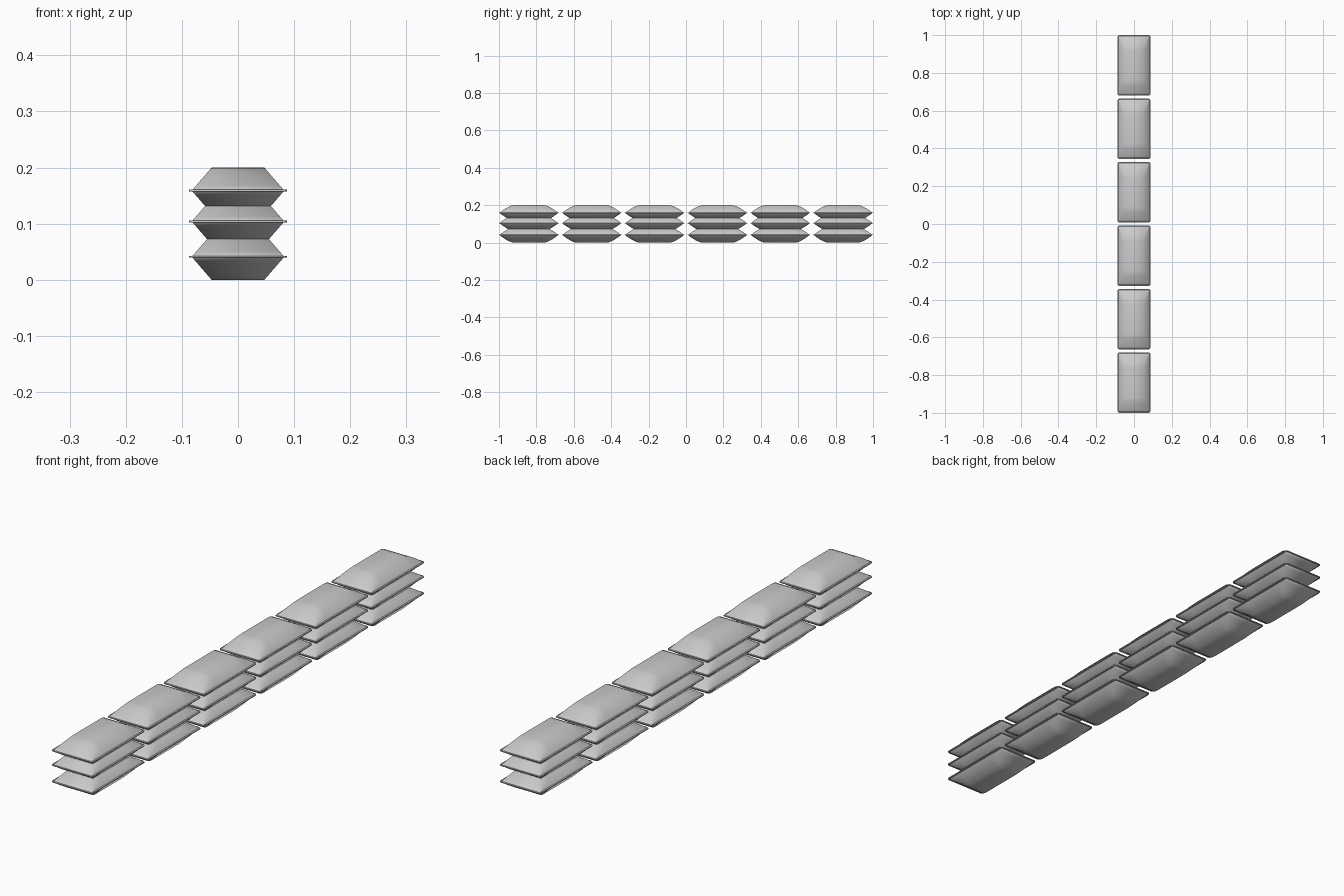
import bpy, bmesh, math

if "Cube" in bpy.data.objects:
    bpy.data.objects.remove(bpy.data.objects["Cube"])

# side arch of half a bag: (distance from bag centre along y, height above seam)
ARCH = [(0.156, 0.001), (0.147, 0.0085), (0.134, 0.0175), (0.119, 0.027),
        (0.104, 0.0345), (0.092, 0.039), (0.080, 0.041)]
STATIONS = [(-y, h) for y, h in ARCH] + [(y, h) for y, h in reversed(ARCH)]
HALF_W, TOP_W, HEIGHT = 0.0825, 0.047, 0.041


def add_pillow(bm, sign):
    # trapezoid cross-section swept along the arch
    rows = []
    for y, h in STATIONS:
        w = HALF_W - (HALF_W - TOP_W) * h / HEIGHT
        rows.append([bm.verts.new((x, y, z * sign)) for x, z in
                     ((-HALF_W, 0), (-w, h), (w, h), (HALF_W, 0))])
    for a, b in zip(rows, rows[1:]):
        for i in range(3):
            bm.faces.new((a[i], a[i + 1], b[i + 1], b[i]))
    for r in (rows[0], rows[-1]):
        bm.faces.new(r)


def add_flange(bm, hx, hy, r, t):
    # thin flat hem with rounded corners
    pts = []
    for k, (sx, sy) in enumerate(((1, 1), (-1, 1), (-1, -1), (1, -1))):
        for j in range(4):
            a = math.radians(90 * k + 30 * j)
            pts.append((sx * (hx - r) + r * math.cos(a), sy * (hy - r) + r * math.sin(a)))
    lo = [bm.verts.new((x, y, -t)) for x, y in pts]
    hi = [bm.verts.new((x, y, t)) for x, y in pts]
    bm.faces.new(lo)
    bm.faces.new(hi)
    n = len(pts)
    for i in range(n):
        j = (i + 1) % n
        bm.faces.new((lo[i], lo[j], hi[j], hi[i]))


# one shared sandbag mesh
bm = bmesh.new()
add_pillow(bm, 1)
add_pillow(bm, -1)
bmesh.ops.remove_doubles(bm, verts=bm.verts, dist=1e-5)
add_flange(bm, 0.087, 0.16, 0.010, 0.0016)
bmesh.ops.recalc_face_normals(bm, faces=bm.faces)
# smooth pillow, with creases on the hem and along the flat top edges
for f in bm.faces:
    f.smooth = True
for e in bm.edges:
    a, b = (v.co for v in e.verts)
    top_edge = abs(a.z) > 0.04 and abs(b.z) > 0.04 and abs(a.x - b.x) < 1e-4
    hem_edge = max(abs(a.z), abs(b.z)) < 0.002
    if top_edge or (hem_edge and abs(a.z - b.z) < 1e-5):
        e.smooth = False
mesh = bpy.data.meshes.new("sandbag")
bm.to_mesh(mesh)
bm.free()

# wall of three layers, six bags long
for layer, z in enumerate((0.041, 0.104, 0.159)):
    for i in range(6):
        bag = bpy.data.objects.new(f"sandbag_layer{layer + 1}_{i + 1}", mesh)
        bag.location = (0, (i - 2.5) * 0.336, z)
        bpy.context.collection.objects.link(bag)
